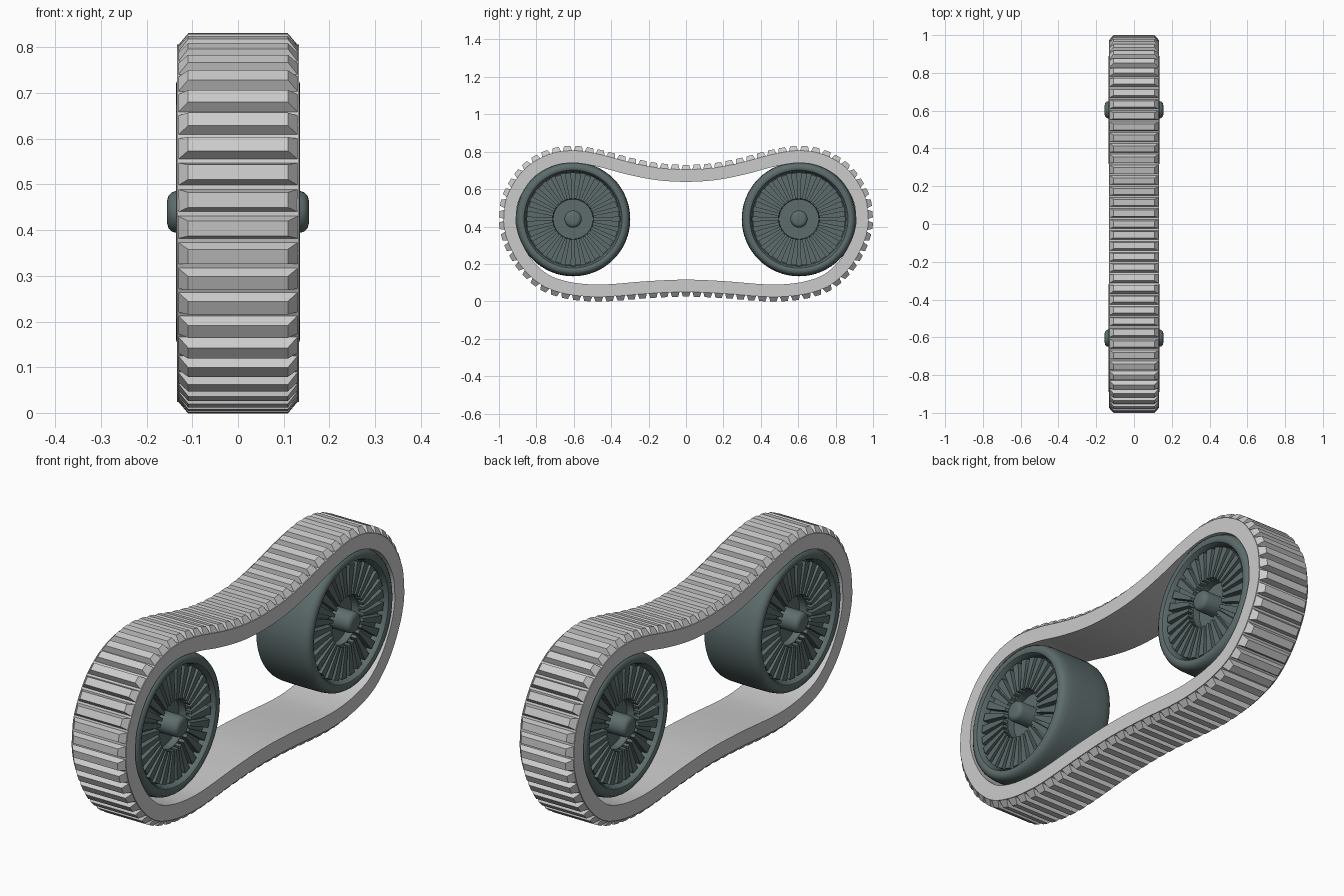
import bpy, math
from mathutils import Vector

if "Cube" in bpy.data.objects:
    bpy.data.objects.remove(bpy.data.objects["Cube"])

WHEEL_Y, WHEEL_Z = 0.604, 0.44
TEETH, SUB = 82, 3
HALF_W = 0.133


def make(name, verts, faces, mat=None, smooth=True):
    me = bpy.data.meshes.new(name)
    me.from_pydata(verts, [], faces)
    ob = bpy.data.objects.new(name, me)
    bpy.context.collection.objects.link(ob)
    if mat:
        me.materials.append(mat)
    bpy.ops.object.select_all(action='DESELECT')
    ob.select_set(True)
    bpy.context.view_layer.objects.active = ob
    bpy.ops.object.mode_set(mode='EDIT')
    bpy.ops.mesh.select_all(action='SELECT')
    bpy.ops.mesh.normals_make_consistent(inside=False)
    bpy.ops.object.mode_set(mode='OBJECT')
    if smooth:
        bpy.ops.object.shade_smooth_by_angle(angle=math.radians(32))
    return ob


def hexa(verts, faces, base, top):
    """Add a six-sided block from two four-point rings."""
    n = len(verts)
    verts += base + top
    faces += [(n, n + 1, n + 2, n + 3), (n + 4, n + 5, n + 6, n + 7)]
    faces += [(n + i, n + (i + 1) % 4, n + 4 + (i + 1) % 4, n + 4 + i) for i in range(4)]


def lathe(name, profile, seg, y, mat):
    """Revolve (x, radius) points, mirrored in x, about the axle."""
    prof = profile + [(-x, r) for x, r in reversed(profile)]
    verts, faces, m = [], [], len(prof)
    for i in range(seg):
        a = 2 * math.pi * i / seg
        verts += [(x, y + r * math.cos(a), WHEEL_Z + r * math.sin(a)) for x, r in prof]
    for i in range(seg):
        p, q = i * m, (i + 1) % seg * m
        faces += [(p + j, p + j + 1, q + j + 1, q + j) for j in range(m - 1)]
    faces += [[i * m for i in range(seg)], [i * m + m - 1 for i in range(seg)]]
    return make(name, verts, faces, mat)


# Belt path: one half of the outer surface, mirrored to close the loop
half = [(0, .05), (.2, .042), (.4, .026), (.52, .025), (.65, .042), (.77, .086),
        (.87, .175), (.935, .28), (.967, .37), (.974, .45), (.953, .57), (.866, .704),
        (.74, .783), (.604, .806), (.46, .785), (.3, .743), (.15, .714), (0, .705)]
ctrl = [Vector(p) for p in half] + [Vector((-y, z)) for y, z in reversed(half[1:-1])]
n = len(ctrl)
dense = []
for i in range(n):
    a, b, c, d = (ctrl[(i + k) % n] for k in (-1, 0, 1, 2))
    for k in range(30):
        t = k / 30
        dense.append(0.5 * (2 * b + (c - a) * t + (2 * a - 5 * b + 4 * c - d) * t ** 2
                            + (3 * b - a - 3 * c + d) * t ** 3))
lens = [0]
for i in range(len(dense)):
    lens.append(lens[-1] + (dense[(i + 1) % len(dense)] - dense[i]).length)


def at(s):
    s %= lens[-1]
    lo = max(0, next(i for i, v in enumerate(lens) if v > s) - 1)
    t = (s - lens[lo]) / (lens[lo + 1] - lens[lo])
    return dense[lo].lerp(dense[(lo + 1) % len(dense)], t)


def frame(s):
    tan = (at(s + .012) - at(s - .012)).normalized()
    return at(s), tan, Vector((tan.y, -tan.x))


pitch = lens[-1] / TEETH

# Belt band
verts, faces = [], []
count = TEETH * SUB
for i in range(count):
    p, tan, nor = frame(i * pitch / SUB)
    q = p - nor * 0.066
    verts += [(-HALF_W, *p), (HALF_W, *p), (HALF_W, *q), (-HALF_W, *q)]
    a, b = 4 * i, 4 * ((i + 1) % count)
    faces += [(a + k, a + (k + 1) % 4, b + (k + 1) % 4, b + k) for k in range(4)]
make("track_belt", verts, faces)

# Tread teeth
verts, faces = [], []
for i in range(TEETH):
    p, tan, nor = frame(i * pitch)

    def ring(hx, hl, h):
        return [(sx * hx, *(p + tan * sl * hl + nor * h))
                for sx, sl in ((-1, -1), (1, -1), (1, 1), (-1, 1))]
    hexa(verts, faces, ring(HALF_W, .0255, -.004), ring(.109, .0165, .025))
make("tread_teeth", verts, faces, smooth=False)

# Wheels
metal = bpy.data.materials.new("wheel_grey_green")
metal.diffuse_color = (0.11, 0.15, 0.15, 1)
metal.use_nodes = True
metal.node_tree.nodes["Principled BSDF"].inputs["Base Color"].default_value = metal.diffuse_color
rim = [(.06, .001), (.06, .106), (.092, .108), (.092, .25), (.122, .255), (.132, .262),
       (.136, .272), (.135, .284), (.128, .294), (.115, .301), (.09, .305), (.04, .306)]
axle = [(.155, .001), (.155, .026), (.152, .036), (.145, .043), (.135, .046)]
FINS = 28
for side, label in ((-1, "front"), (1, "rear")):
    y = side * WHEEL_Y
    lathe(label + "_wheel", rim, 64, y, metal)
    lathe(label + "_axle", axle, 32, y, metal)
    # Radial fins on both faces
    verts, faces = [], []
    for i in range(FINS):
        a = 2 * math.pi * (i + .5) / FINS
        u, v = Vector((math.cos(a), math.sin(a))), Vector((-math.sin(a), math.cos(a)))
        c = Vector((y, WHEEL_Z))
        pts = [c + u * r + v * w for r, w in ((.11, -.007), (.246, -.017), (.246, .017), (.11, .007))]
        for sx in (-1, 1):
            hexa(verts, faces, [(sx * .088, *p) for p in pts], [(sx * .118, *p) for p in pts])
    make(label + "_wheel_fins", verts, faces, metal, smooth=False)
